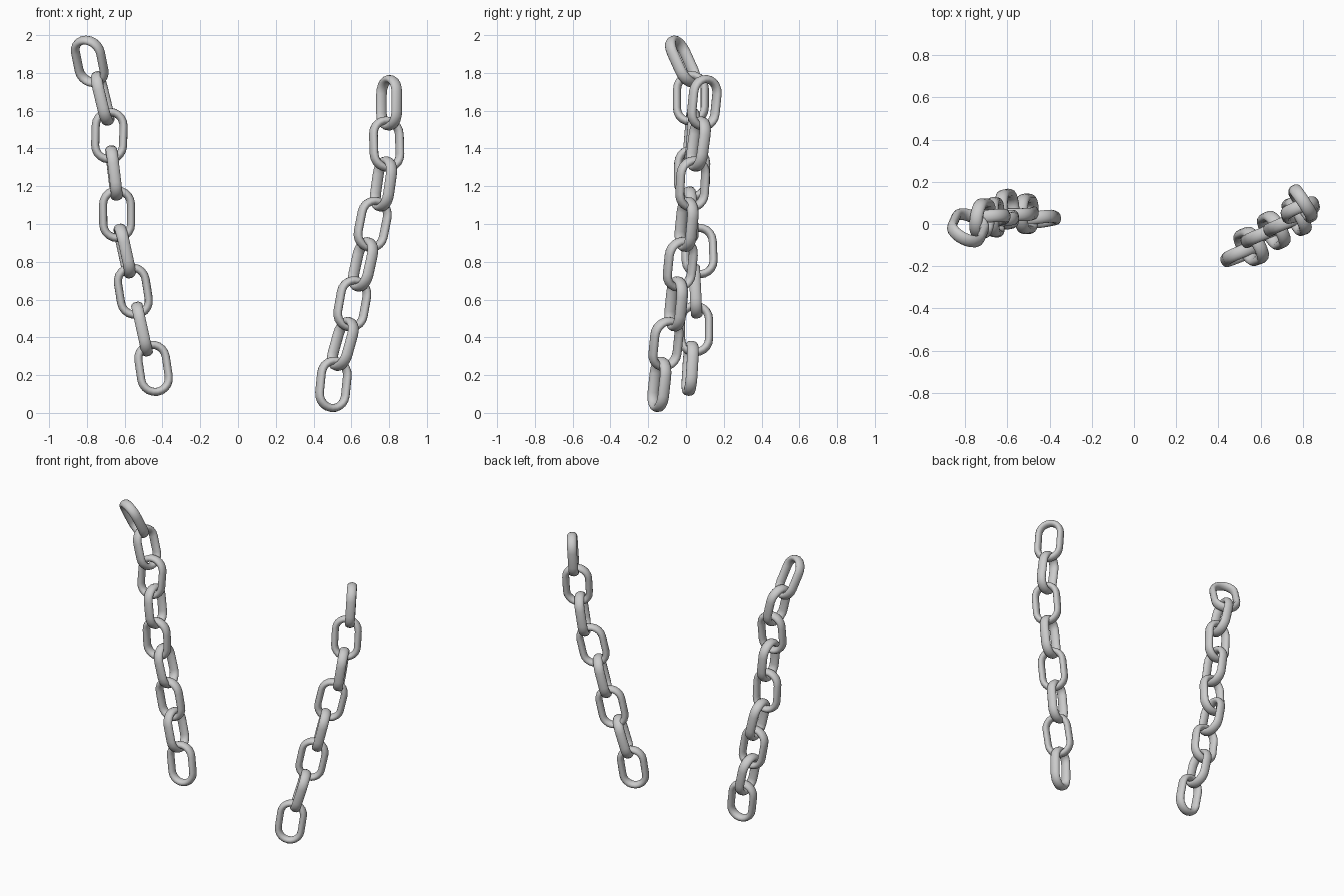
import bpy, bmesh
from math import sin, cos, pi, radians
from mathutils import Vector, Matrix

if "Cube" in bpy.data.objects:
    bpy.data.objects.remove(bpy.data.objects["Cube"])

HALF_W, HALF_L = 0.074, 0.126      # centreline half width / half length
R_IN, R_OUT = 0.0215, 0.031        # wire section: thin in the link's plane, thicker across it
ARC, SIDES = 10, 14


def link_mesh():
    """One oval link: width along x, length along z, oval wire."""
    path = []
    for end in (1, -1):
        for i in range(ARC + 1):
            a = pi * i / ARC + (0 if end == 1 else pi)
            n = Vector((cos(a), 0, sin(a)))
            path.append((n * HALF_W + Vector((0, 0, end * (HALF_L - HALF_W))), n))
    bm = bmesh.new()
    rings = []
    for p, n in path:
        rings.append([bm.verts.new(p + n * R_IN * cos(2 * pi * j / SIDES)
                                   + Vector((0, R_OUT * sin(2 * pi * j / SIDES), 0)))
                      for j in range(SIDES)])
    for i, ring in enumerate(rings):
        nxt = rings[(i + 1) % len(rings)]
        for j in range(SIDES):
            k = (j + 1) % SIDES
            bm.faces.new((ring[j], ring[k], nxt[k], nxt[j]))
    bmesh.ops.recalc_face_normals(bm, faces=bm.faces)
    for f in bm.faces:
        f.smooth = True
    me = bpy.data.meshes.new("chain_link")
    bm.to_mesh(me)
    bm.free()
    return me


def chain(name, links, mesh):
    """Each link: centre x, y, z, lean per unit drop in x and y, turn in degrees."""
    for i, (x, y, z, dx, dy, turn) in enumerate(links):
        up = Vector((-dx, -dy, 1)).normalized()
        w = Vector((cos(radians(turn)), sin(radians(turn)), 0))
        w = (w - up * w.dot(up)).normalized()
        rot = Matrix((w, up.cross(w), up)).transposed().to_4x4()
        ob = bpy.data.objects.new(f"{name}_link_{i + 1}", mesh)
        ob.matrix_world = Matrix.Translation((x, y, z)) @ rot
        bpy.context.collection.objects.link(ob)


mesh = link_mesh()

# left chain, top to bottom
chain("left_chain", [
    (-0.785, -0.018, 1.861, 0.20, 0.45, -27),
    (-0.717, 0.026, 1.665, 0.24, 0.00, 82),
    (-0.681, 0.028, 1.468, -0.03, -0.08, 5),
    (-0.657, 0.032, 1.270, 0.12, -0.02, 92),
    (-0.640, 0.025, 1.052, 0.01, 0.06, 5),
    (-0.600, 0.070, 0.857, 0.22, 0.04, 95),
    (-0.554, 0.050, 0.645, 0.16, 0.05, 0),
    (-0.508, 0.048, 0.444, 0.22, 0.00, 90),
    (-0.447, 0.022, 0.236, 0.15, -0.06, 8),
], mesh)

# right chain, top to bottom
chain("right_chain", [
    (0.800, 0.097, 1.642, 0.00, -0.10, 123),
    (0.787, 0.066, 1.423, 0.03, -0.13, 22),
    (0.770, 0.035, 1.212, -0.14, -0.05, 118),
    (0.713, 0.003, 0.998, -0.20, -0.10, 23),
    (0.662, -0.030, 0.786, -0.22, -0.10, 121),
    (0.605, -0.052, 0.577, -0.18, -0.10, 22),
    (0.555, -0.106, 0.365, -0.28, -0.10, 121),
    (0.505, -0.141, 0.151, -0.10, -0.11, 22),
], mesh)
